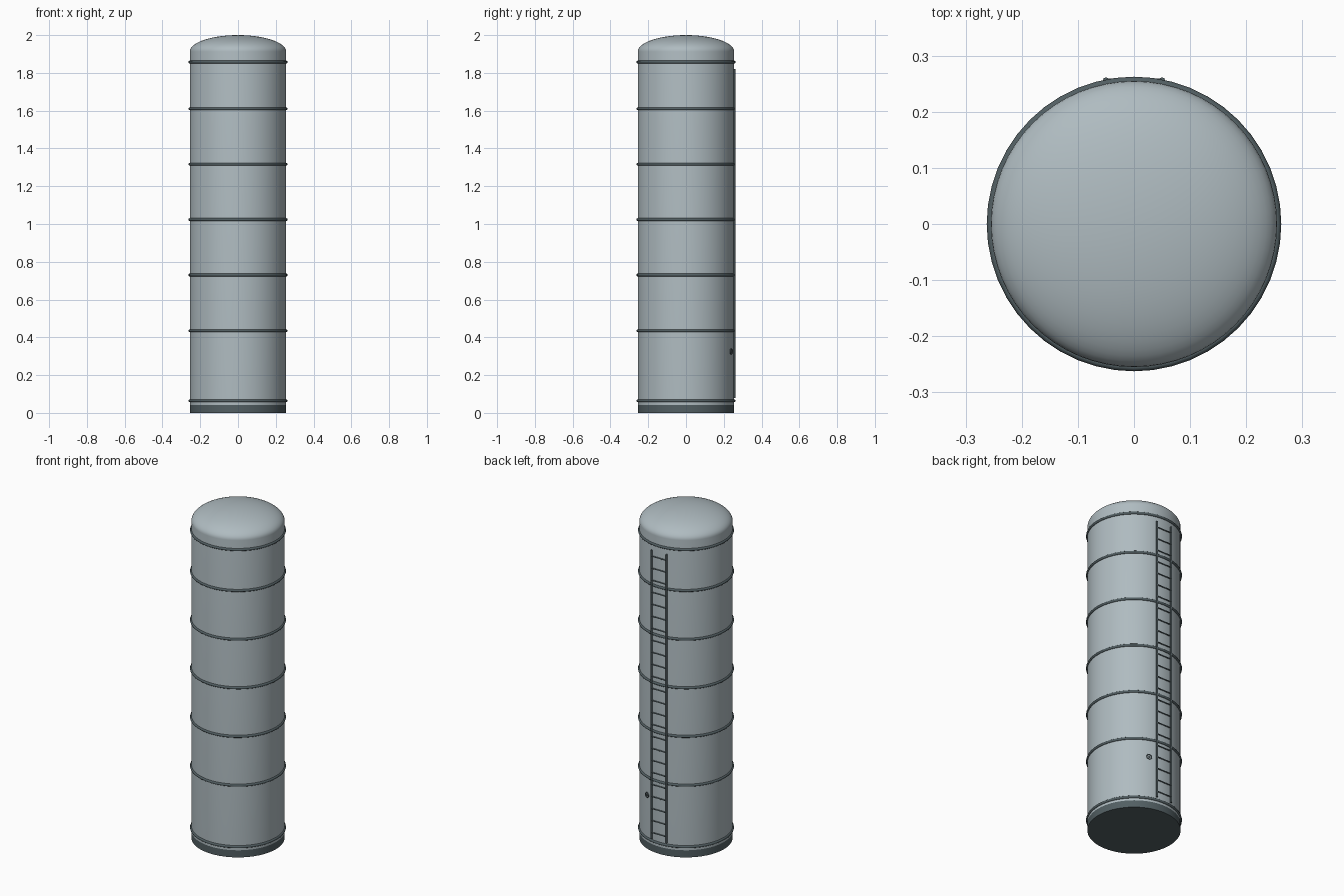
import bpy, math
from mathutils import Vector

if "Cube" in bpy.data.objects:
    bpy.data.objects.remove(bpy.data.objects["Cube"])

R = 0.255      # shell radius
SEG = 64


def material(name, rgb):
    m = bpy.data.materials.new(name)
    m.diffuse_color = (*rgb, 1)
    m.use_nodes = True
    m.node_tree.nodes["Principled BSDF"].inputs["Base Color"].default_value = m.diffuse_color
    return m


SHELL = material("pale grey steel", (0.43, 0.50, 0.53))
TRIM = material("dark grey steel", (0.085, 0.115, 0.125))


def finish(name, mat, angle=40):
    ob = bpy.context.object
    ob.name = name
    ob.data.materials.append(mat)
    bpy.ops.object.shade_smooth_by_angle(angle=math.radians(angle))
    return ob


def rod(name, a, b, r, sides=8):
    a, b = Vector(a), Vector(b)
    d = b - a
    bpy.ops.mesh.primitive_cylinder_add(
        vertices=sides, radius=r, depth=d.length, location=(a + b) / 2,
        rotation=d.to_track_quat('Z', 'Y').to_euler())
    return finish(name, TRIM, 50)


def lathe(name, profile, mat):
    # Revolve a radius/height profile whose ends may lie on the axis
    verts, faces, rings = [], [], []
    for r, z in profile:
        n = 1 if r < 1e-6 else SEG
        rings.append(range(len(verts), len(verts) + n))
        for i in range(n):
            t = 2 * math.pi * i / SEG
            verts.append((r * math.cos(t), r * math.sin(t), z))
    for lo, hi in zip(rings, rings[1:]):
        for i in range(SEG):
            j = (i + 1) % SEG
            quad = [lo[i % len(lo)], lo[j % len(lo)], hi[j % len(hi)], hi[i % len(hi)]]
            faces.append(list(dict.fromkeys(quad)))
    me = bpy.data.meshes.new(name)
    me.from_pydata(verts, [], faces)
    ob = bpy.data.objects.new(name, me)
    bpy.context.collection.objects.link(ob)
    bpy.ops.object.select_all(action='DESELECT')
    ob.select_set(True)
    bpy.context.view_layer.objects.active = ob
    return finish(name, mat)


# Tank shell with a shallow elliptical dome
dome = [(R * math.cos(t), 1.913 + 0.087 * math.sin(t))
        for t in (math.pi / 2 * k / 16 for k in range(16))]
lathe("tank_shell", [(0, 0.043), (R, 0.043)] + dome + [(0, 2.0)], SHELL)

# Base plinth
lathe("base", [(0, 0), (R, 0), (R, 0.043), (0, 0.043)], TRIM)

# Hoops around the shell
for k, z in enumerate((0.064, 0.435, 0.73, 1.023, 1.316, 1.61, 1.857)):
    bpy.ops.mesh.primitive_torus_add(
        major_segments=48, minor_segments=10, major_radius=R - 0.0005,
        minor_radius=0.008, location=(0, 0, z))
    finish(f"hoop_{k + 1}", TRIM, 60)

# Ladder on the back
LOW, HIGH, Y = 0.08, 1.82, 0.256
for side, x in (("left", 0.05), ("right", -0.05)):
    rod(f"ladder_rail_{side}", (x, Y, LOW), (x, Y, HIGH), 0.0055)
RUNGS = 24
for k in range(RUNGS):
    z = LOW + (HIGH - LOW) * (k + 0.5) / RUNGS
    rod(f"ladder_rung_{k + 1}", (-0.05, Y, z), (0.05, Y, z), 0.004, 6)

# Small drain valve beside the ladder: stub and handwheel
out = Vector((math.cos(math.radians(69)), math.sin(math.radians(69)), 0))
mid = Vector((0, 0, 0.325))
rod("valve_stub", mid + out * 0.245, mid + out * 0.26, 0.005)
bpy.ops.mesh.primitive_torus_add(
    major_segments=16, minor_segments=6, major_radius=0.014, minor_radius=0.003,
    location=mid + out * 0.257, rotation=out.to_track_quat('Z', 'Y').to_euler())
finish("valve_wheel", TRIM, 60)
